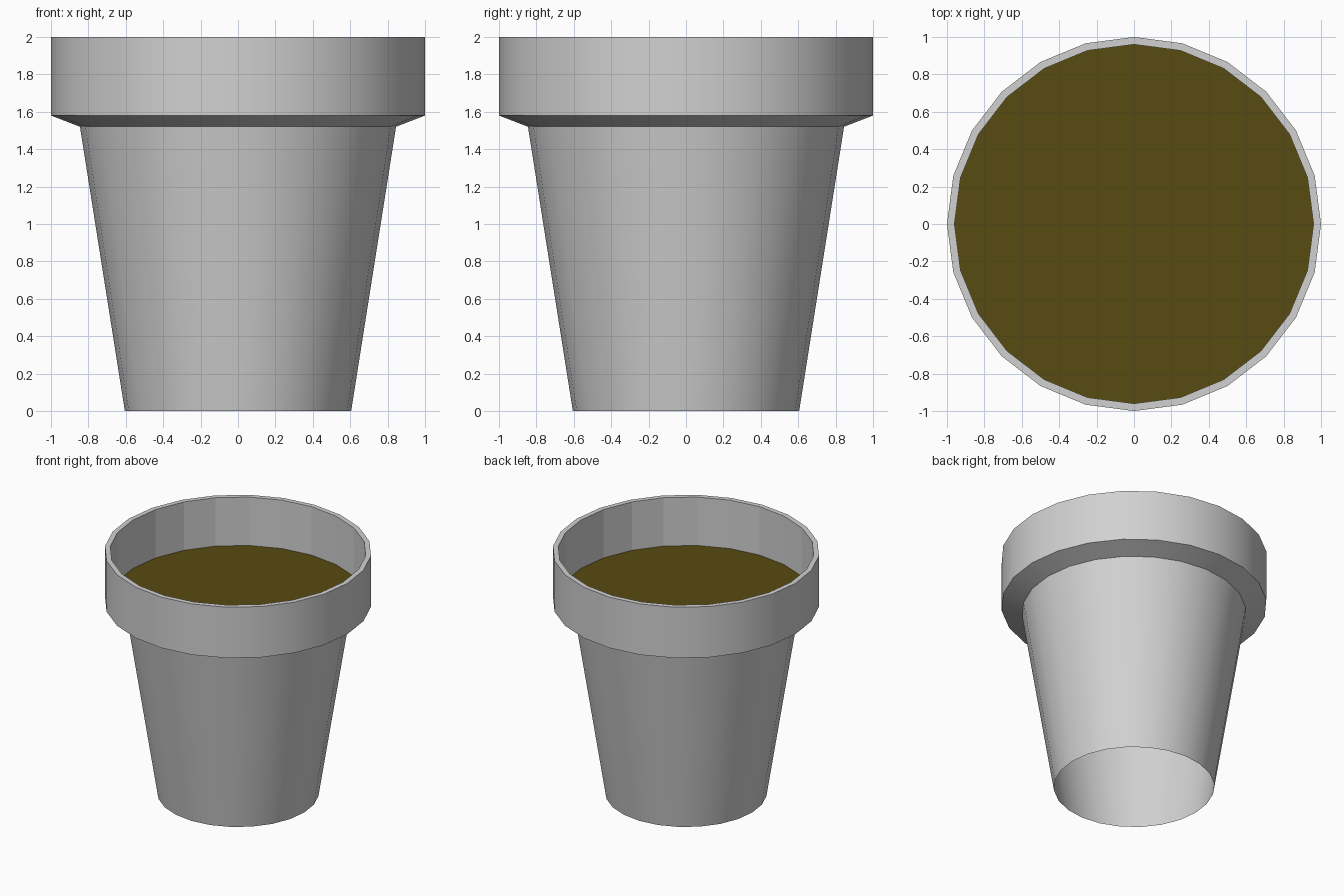
import bpy
import math

SIDES = 24
SOIL_Z = 1.6
INNER_R = 0.96

cube = bpy.data.objects.get("Cube")
if cube:
    bpy.data.objects.remove(cube, do_unlink=True)


def make_material(name, rgb):
    mat = bpy.data.materials.new(name)
    mat.use_nodes = True
    color = (*rgb, 1.0)
    mat.diffuse_color = color
    mat.node_tree.nodes["Principled BSDF"].inputs["Base Color"].default_value = color
    return mat


def ring(radius, z):
    steps = [2 * math.pi * i / SIDES for i in range(SIDES)]
    return [(radius * math.cos(a), radius * math.sin(a), z) for a in steps]


def make_object(name, verts, faces, mat):
    mesh = bpy.data.meshes.new(name)
    mesh.from_pydata(verts, [], faces)
    mesh.materials.append(mat)
    obj = bpy.data.objects.new(name, mesh)
    bpy.context.collection.objects.link(obj)
    return obj


def lathe(name, profile, mat):
    """Revolve a profile of (radius, height) points, leaving both ends open."""
    verts = [v for r, z in profile for v in ring(r, z)]
    faces = []
    for k in range(len(profile) - 1):
        low, high = k * SIDES, (k + 1) * SIDES
        for i in range(SIDES):
            j = (i + 1) % SIDES
            faces.append((low + i, low + j, high + j, high + i))
    return make_object(name, verts, faces, mat)


clay = make_material("grey clay", (0.64, 0.64, 0.64))
earth = make_material("brown soil", (0.098, 0.07, 0.0055))

# Tapered wall, open at the base, with a thick collar and an inner lip
pot = lathe("pot", [(0.605, 0), (0.845, 1.52), (1, 1.58), (1, 2),
                    (INNER_R, 2), (INNER_R, SOIL_Z)], clay)
bpy.ops.object.select_all(action="DESELECT")
pot.select_set(True)
bpy.context.view_layer.objects.active = pot
bpy.ops.object.shade_smooth_by_angle(angle=math.radians(20))

# The inner lip keeps flat facets
for face in pot.data.polygons[-SIDES:]:
    face.use_smooth = False

# Soil surface filling the collar
make_object("soil", ring(INNER_R, SOIL_Z), [tuple(range(SIDES))], earth)
